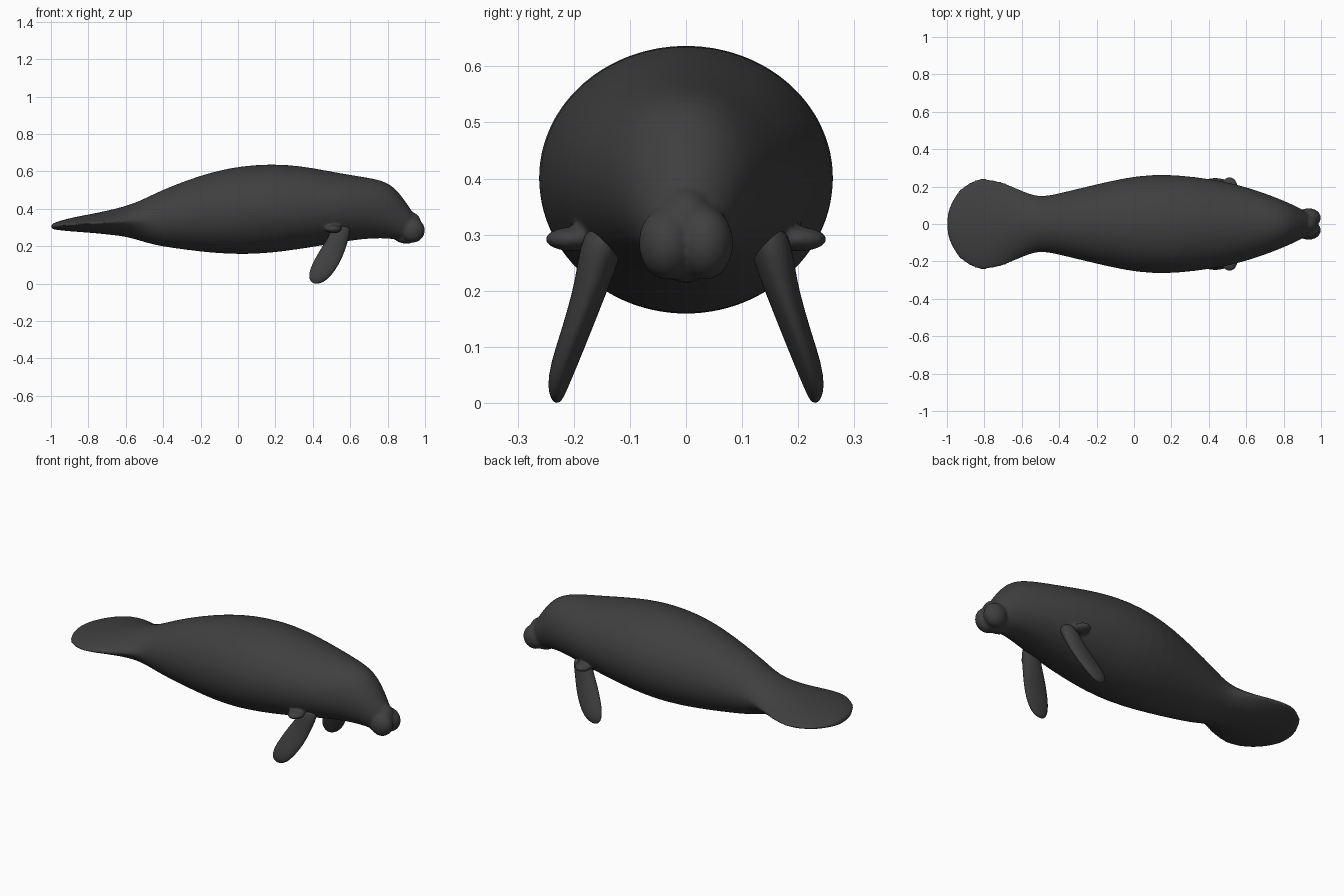
import bpy, bmesh
from math import sin, cos, pi
from mathutils import Matrix, Vector

cube = bpy.data.objects.get("Cube")
if cube:
    bpy.data.objects.remove(cube)

# Skin colour
skin = bpy.data.materials.new("dark grey skin")
skin.use_nodes = True
grey = (0.05, 0.05, 0.05, 1)
skin.diffuse_color = grey
bsdf = skin.node_tree.nodes["Principled BSDF"]
bsdf.inputs["Base Color"].default_value = grey
bsdf.inputs["Roughness"].default_value = 0.7


def loft(bm, rings):
    """Skin a row of closed rings and cap both ends."""
    rows = [[bm.verts.new(p) for p in ring] for ring in rings]
    n = len(rows[0])
    for a, b in zip(rows, rows[1:]):
        for i in range(n):
            j = (i + 1) % n
            bm.faces.new((a[i], a[j], b[j], b[i]))
    bm.faces.new(rows[0][::-1])
    bm.faces.new(rows[-1])


def ellipsoid(bm, centre, radii):
    m = Matrix.Translation(centre) @ Matrix.Diagonal((*radii, 1))
    bmesh.ops.create_uvsphere(bm, u_segments=24, v_segments=16, radius=1, matrix=m)


def finish(bm, name):
    bmesh.ops.recalc_face_normals(bm, faces=bm.faces)
    for f in bm.faces:
        f.smooth = True
    mesh = bpy.data.meshes.new(name)
    bm.to_mesh(mesh)
    bm.free()
    mesh.materials.append(skin)
    obj = bpy.data.objects.new(name, mesh)
    bpy.context.collection.objects.link(obj)
    sub = obj.modifiers.new("rounding", "SUBSURF")
    sub.levels = sub.render_levels = 1
    return obj


# Trunk, head and paddle tail: x, bottom, top, half width, edge thinning
stations = [
    (-1.0, .295, .315, .05, .3), (-.985, .29, .325, .10, .4),
    (-.95, .285, .337, .17, .5), (-.88, .278, .355, .233, .6),
    (-.8, .273, .37, .252, .7), (-.7, .263, .39, .228, .8),
    (-.6, .252, .415, .178, .7), (-.52, .228, .445, .147, .3),
    (-.45, .207, .48, .152, 0), (-.35, .19, .525, .177, 0),
    (-.2, .17, .58, .213, 0), (-.05, .157, .62, .248, 0),
    (.1, .157, .638, .267, 0), (.25, .172, .64, .262, 0),
    (.4, .195, .62, .243, 0), (.55, .222, .59, .214, 0),
    (.68, .24, .57, .172, 0), (.77, .243, .553, .138, 0),
    (.83, .238, .522, .112, 0), (.88, .232, .462, .088, 0),
    (.92, .235, .402, .066, 0), (.95, .25, .36, .045, 0),
]
SIDES = 32
bm = bmesh.new()
rings = []
for x, low, high, half, thin in stations:
    ring = []
    for i in range(SIDES):
        t = 2 * pi * i / SIDES
        s = sin(t) * abs(sin(t)) ** thin
        ring.append(Vector((x, half * cos(t), (low + high) / 2 + (high - low) / 2 * s)))
    rings.append(ring)
loft(bm, rings)

# Muzzle bridge, chin, lip pads and shoulder folds
ellipsoid(bm, (.915, 0, .325), (.065, .052, .06))
ellipsoid(bm, (.9, 0, .248), (.065, .045, .034))
for side in (1, -1):
    ellipsoid(bm, (.934, side * .033, .285), (.066, .052, .066))
    ellipsoid(bm, (.51, side * .2, .292), (.045, .052, .022))
body = finish(bm, "body")
fuse = body.modifiers.new("fuse", "REMESH")
fuse.mode = "VOXEL"
fuse.voxel_size = 0.008
fuse.use_smooth_shade = True
soft = body.modifiers.new("soften", "SMOOTH")
soft.factor = 0.5
soft.iterations = 4

# Flippers: z, centre x, half length, centre y, half thickness
blade = [
    (.32, .55, .045, .14, .035), (.28, .548, .055, .15, .038),
    (.24, .535, .056, .16, .035), (.2, .515, .065, .171, .031),
    (.13, .482, .073, .195, .027), (.07, .45, .069, .217, .025),
    (.03, .432, .054, .228, .019), (.01, .425, .034, .23, .012),
    (0, .42, .014, .23, .005),
]
for side, name in ((1, "flipper_left"), (-1, "flipper_right")):
    bm = bmesh.new()
    turns = [2 * pi * i / 24 for i in range(24)]
    loft(bm, [[(cx + hx * cos(t), side * (cy + hy * sin(t)), z) for t in turns]
              for z, cx, hx, cy, hy in blade])
    finish(bm, name)
